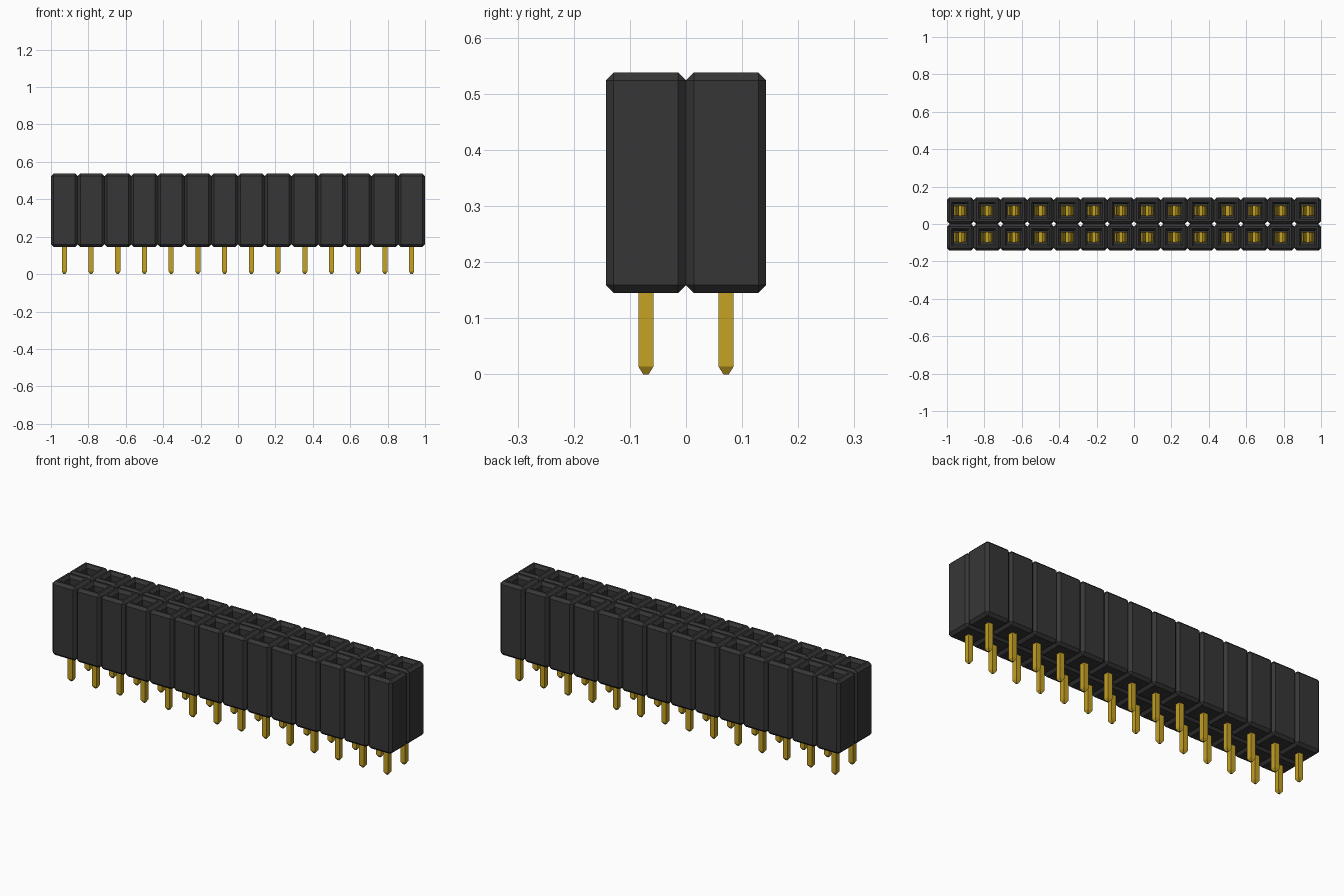
import bpy, bmesh
from mathutils import Matrix, Vector

if "Cube" in bpy.data.objects:
    bpy.data.objects.remove(bpy.data.objects["Cube"], do_unlink=True)

COLS, ROWS = 14, 2
PITCH = 2 / COLS
Z0, Z1 = 0.145, 0.538        # housing bottom and top
CH = 0.014                   # housing chamfer
FLOOR = 0.22                 # socket floor
CENTRES = [((c - (COLS - 1) / 2) * PITCH, (r - (ROWS - 1) / 2) * PITCH)
           for r in range(ROWS) for c in range(COLS)]


def material(name, rgb):
    m = bpy.data.materials.new(name)
    m.use_nodes = True
    m.diffuse_color = (*rgb, 1)
    m.node_tree.nodes["Principled BSDF"].inputs["Base Color"].default_value = (*rgb, 1)
    return m


def finish(bm, name, mat):
    me = bpy.data.meshes.new(name)
    bm.to_mesh(me)
    bm.free()
    me.materials.append(mat)
    ob = bpy.data.objects.new(name, me)
    bpy.context.collection.objects.link(ob)
    return ob


def box(bm, x, y, z0, z1, sx, sy):
    m = Matrix.Translation((x, y, (z0 + z1) / 2)) @ Matrix.Diagonal((sx, sy, z1 - z0, 1))
    return bmesh.ops.create_cube(bm, size=1, matrix=m)["verts"]


def edges_of(verts):
    return list({e for v in verts for e in v.link_edges})


def prism(bm, outline, half_y, x, y):
    """Extrude an x-z outline along y."""
    f = bm.faces.new([bm.verts.new((x + px, y - half_y, pz)) for px, pz in outline])
    ext = bmesh.ops.extrude_face_region(bm, geom=[f])["geom"]
    bmesh.ops.translate(bm, vec=(0, 2 * half_y, 0),
                        verts=[g for g in ext if isinstance(g, bmesh.types.BMVert)])


black = material("black plastic", (0.037, 0.037, 0.037))
gold = material("gold metal", (0.56, 0.36, 0.018))

# Housing: chamfered cells, each with a funnel-mouthed square socket
bm = bmesh.new()
for x, y in CENTRES:
    verts = box(bm, x, y, Z0, Z1, PITCH, PITCH)
    bmesh.ops.bevel(bm, geom=edges_of(verts), offset=CH, segments=1,
                    affect='EDGES', profile=0.5)
tops = [f for f in bm.faces if f.normal.z > 0.99]
for f in tops:
    centre = f.calc_center_median()
    # (half width, height) of each successive ring, ending on the floor
    for half, z in ((0.047, Z1), (0.035, Z1 - 0.016), (0.035, FLOOR)):
        bmesh.ops.inset_individual(bm, faces=[f], thickness=0.004)
        for v in f.verts:
            d = v.co - centre
            v.co = Vector((centre.x + (half if d.x > 0 else -half),
                           centre.y + (half if d.y > 0 else -half), z))

# Open the touching walls between cells and weld them into one body
bm.normal_update()
inner = []
for f in bm.faces:
    c, n = f.calc_center_median(), f.normal
    if c.z > Z0 + CH and f.calc_area() > 0.03:
        if (abs(n.x) > 0.99 and abs(c.x) < 0.99) or (abs(n.y) > 0.99 and abs(c.y) < 0.01):
            inner.append(f)
bmesh.ops.delete(bm, geom=inner, context='FACES')
bmesh.ops.remove_doubles(bm, verts=bm.verts[:], dist=0.0005)
bmesh.ops.recalc_face_normals(bm, faces=bm.faces[:])
finish(bm, "housing", black)

# Pins: square posts with a tapered tip
bm = bmesh.new()
for x, y in CENTRES:
    verts = box(bm, x, y, 0.014, Z0 + 0.01, 0.027, 0.027)
    tip = next(f for f in {f for v in verts for f in v.link_faces}
               if f.calc_center_median().z < 0.02)
    ext = bmesh.ops.extrude_face_region(bm, geom=[tip])["geom"]
    for v in (g for g in ext if isinstance(g, bmesh.types.BMVert)):
        v.co = (x + (v.co.x - x) * 0.35, y + (v.co.y - y) * 0.35, 0)
    bmesh.ops.delete(bm, geom=[tip], context='FACES_ONLY')
bmesh.ops.recalc_face_normals(bm, faces=bm.faces[:])
finish(bm, "pins", gold)

# Spring contacts: a base plate and two leaves pinched towards the middle
leaf = [(0.033, FLOOR), (0.033, 0.33), (0.014, 0.40), (0.026, 0.44),
        (0.021, 0.44), (0.007, 0.40), (0.027, 0.33), (0.027, FLOOR)]
bm = bmesh.new()
for x, y in CENTRES:
    box(bm, x, y, FLOOR + 0.001, FLOOR + 0.009, 0.054, 0.056)
    for s in (-1, 1):
        prism(bm, [(s * px, pz) for px, pz in leaf], 0.026, x, y)
bmesh.ops.recalc_face_normals(bm, faces=bm.faces[:])
finish(bm, "socket_contacts", gold)
